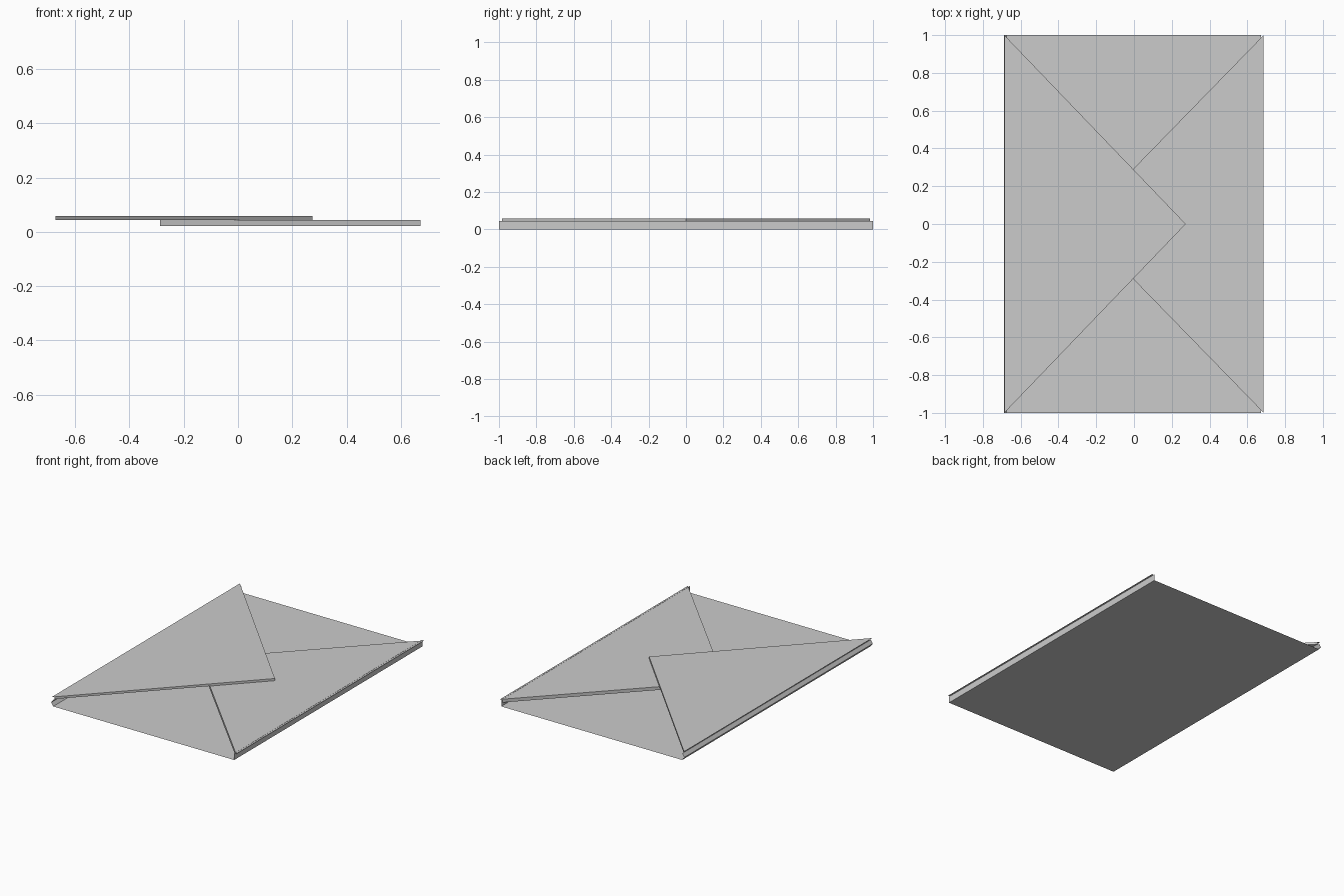
import bpy

if "Cube" in bpy.data.objects:
    bpy.data.objects.remove(bpy.data.objects["Cube"])

HX, HY = 0.672, 1.0      # half width and half length of the sheet


def make_mesh(name, verts, faces):
    mesh = bpy.data.meshes.new(name)
    mesh.from_pydata(verts, [], faces)
    mesh.update()
    obj = bpy.data.objects.new(name, mesh)
    bpy.context.collection.objects.link(obj)
    return obj


def strip(name, profile, half):
    """Sweep an open x/z profile along y."""
    n = len(profile)
    verts = [(x, y, z) for y in (-half, half) for x, z in profile]
    faces = [(i, i + 1, n + i + 1, n + i) for i in range(n - 1)]
    return make_mesh(name, verts, faces)


def flap(name, side, tip_x, z0, z1):
    """Triangular folded flap, hinged on the given side, with a thin lip."""
    hinge = [(side * HX, -0.985), (side * HX, 0.985)]
    outline = hinge + [(tip_x, 0)]
    if side < 0:
        outline.reverse()
    verts = [(x, y, z) for z in (z0, z1) for x, y in outline]
    faces = [(2, 1, 0), (3, 4, 5)]
    faces += [(i, (i + 1) % 3, (i + 1) % 3 + 3, i + 3) for i in range(3)]
    make_mesh(name, verts, faces)
    # thin lip where the paper overhangs the hinge
    x0, x1 = side * HX, side * 0.685
    lip = [(x0, -0.985, z1), (x1, -0.998, z1), (x1, 0.998, z1), (x0, 0.985, z1)]
    if side < 0:
        lip.reverse()
    make_mesh(name + "_lip", lip, [(0, 1, 2, 3)])


# Back sheet of the envelope
make_mesh("back_sheet",
          [(-HX, -HY, 0), (HX, -HY, 0), (HX, HY, 0), (-HX, HY, 0)],
          [(0, 1, 2, 3)])

# Upright fold on the right, pointed crease on the left
strip("bottom_fold", [(HX, 0.044), (HX, 0.0)], HY)
strip("top_fold", [(-HX, 0.0), (-0.688, 0.022), (-HX, 0.044)], HY)

# Lower flap tucked under the closing flap
flap("lower_flap", 1, -0.288, 0.021, 0.043)
flap("closing_flap", -1, 0.274, 0.044, 0.059)
